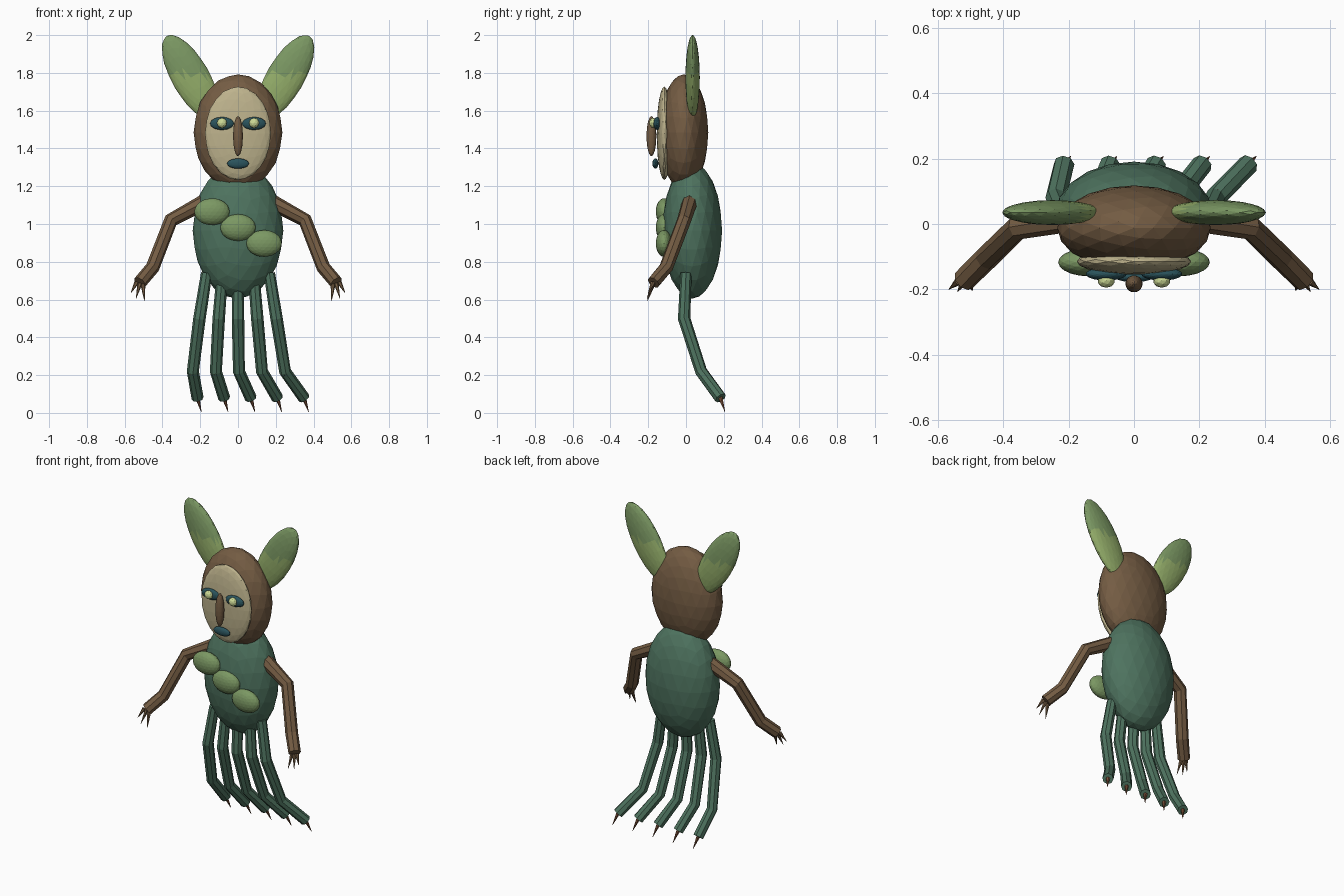
import bpy, bmesh, math
from mathutils import Vector, Matrix

if "Cube" in bpy.data.objects:
    bpy.data.objects.remove(bpy.data.objects["Cube"])


def paint(name, r, g, b):
    m = bpy.data.materials.new(name)
    lin = [((c / 255 + 0.055) / 1.055) ** 2.4 for c in (r, g, b)]
    m.diffuse_color = (*lin, 1)
    m.use_nodes = True
    m.node_tree.nodes["Principled BSDF"].inputs["Base Color"].default_value = m.diffuse_color
    return m


GREEN = paint("deep green", 78, 115, 95)
BROWN = paint("bark brown", 116, 92, 67)
CREAM = paint("pale face", 190, 179, 141)
LEAF = paint("leaf green", 123, 152, 99)
LIGHT = paint("light leaf", 148, 174, 106)
TEAL = paint("dark teal", 42, 83, 92)
EYE = paint("pale eye", 205, 218, 150)
CLAW = paint("claw brown", 122, 80, 56)


def finish(bm, name, *mats):
    bmesh.ops.recalc_face_normals(bm, faces=bm.faces)
    me = bpy.data.meshes.new(name)
    bm.to_mesh(me)
    bm.free()
    ob = bpy.data.objects.new(name, me)
    bpy.context.collection.objects.link(ob)
    for m in mats:
        me.materials.append(m)
    return ob


def ellipsoid(name, centre, radii, mat, tilt=0, detail=3):
    """Faceted ellipsoid, tilted about the y axis."""
    bm = bmesh.new()
    bmesh.ops.create_icosphere(bm, subdivisions=detail, radius=1)
    bm.transform(Matrix.Translation(centre) @ Matrix.Rotation(tilt, 4, 'Y')
                 @ Matrix.Diagonal((*radii, 1)))
    return finish(bm, name, mat)


def tube(name, path, radii, mat, sides=8):
    """Capped limb with mitred bends along a path."""
    pts = [Vector(p) for p in path]
    bm = bmesh.new()
    rings = []
    for i, p in enumerate(pts):
        before = (p - pts[i - 1]).normalized() if i else Vector()
        after = (pts[i + 1] - p).normalized() if i < len(pts) - 1 else Vector()
        t = (before + after).normalized()
        u = Vector((0, 1, 0)).cross(t).normalized()
        v = t.cross(u)
        ring = []
        for k in range(sides):
            a = 2 * math.pi * k / sides
            ring.append(bm.verts.new(p + radii[i] * (u * math.cos(a) + v * math.sin(a))))
        rings.append(ring)
    for a, b in zip(rings, rings[1:]):
        for k in range(sides):
            n = (k + 1) % sides
            bm.faces.new((a[k], a[n], b[n], b[k]))
    bm.faces.new(rings[0])
    bm.faces.new(rings[-1])
    return finish(bm, name, mat)


# Torso and head; the head is flattened under the chin and behind the face
ellipsoid("torso", (0, 0.033, 0.965), (0.24, 0.158, 0.36), GREEN)
head = ellipsoid("head", (0, -0.012, 1.485), (0.235, 0.13, 0.307), BROWN)
for v in head.data.vertices:
    v.co.y = max(v.co.y, -0.115)
    v.co.z = max(v.co.z, 1.205)

# Face
ellipsoid("face_plate", (0, -0.115, 1.48), (0.175, 0.04, 0.247), CREAM)
ellipsoid("nose", (0, -0.183, 1.465), (0.026, 0.026, 0.106), BROWN)
ellipsoid("mouth", (0, -0.162, 1.32), (0.058, 0.016, 0.027), TEAL)

# Diagonal row of pods across the chest
for i in range(3):
    ellipsoid(f"chest_pod_{i + 1}", (-0.138 + 0.138 * i, -0.117, 1.065 - 0.084 * i),
              (0.094, 0.043, 0.071), LEAF)

for s, side in ((-1, "left"), (1, "right")):
    # Eyes
    ellipsoid(f"{side}_eye_socket", (s * 0.085, -0.153, 1.532), (0.063, 0.02, 0.034), TEAL)
    ellipsoid(f"{side}_eye", (s * 0.085, -0.173, 1.535), (0.027, 0.022, 0.027), EYE, detail=2)

    # Ears, paler in the lower half
    ear = ellipsoid(f"{side}_ear", (s * 0.25, 0.035, 1.775), (0.1, 0.038, 0.255),
                    LEAF, tilt=s * math.radians(30))
    ear.data.materials.append(LIGHT)
    for f in ear.data.polygons:
        f.material_index = int(f.center.z < 1.79)

    # Arms with three clawed fingers
    wrist = (s * 0.52, -0.172, 0.69)
    tube(f"{side}_arm", [(s * 0.18, 0.02, 1.115), (s * 0.355, -0.01, 1.02),
                         (s * 0.452, -0.105, 0.77), wrist],
         (0.042, 0.038, 0.037, 0.036), BROWN)
    for i, (x, y, z) in enumerate(((0.567, -0.2, 0.635), (0.54, -0.207, 0.605),
                                   (0.495, -0.205, 0.592))):
        base = (s * (0.537 - 0.017 * i), -0.175, 0.69 - 0.006 * i)
        tube(f"{side}_finger_{i + 1}", [base, (s * x, y, z)], (0.013, 0.001), BROWN, 6)

# Five legs fanned below the torso, feet swept back and to one side
for i in range(5):
    k = i - 2
    ankle = Vector((0.122 * k + 0.005, 0.08, 0.22))
    foot = Vector((0.141 * k + 0.068, 0.183, 0.078))
    tube(f"leg_{i + 1}", [(0.083 * k, 0.0, 0.74), (0.102 * k, -0.01, 0.5), ankle, foot],
         (0.03, 0.033, 0.032, 0.032), GREEN)
    tip = Vector((0.142 * k + 0.09, 0.207, 0.004))
    tube(f"foot_claw_{i + 1}", [ankle, foot, tip], (0.03, 0.012, 0.001), CLAW, 6)
